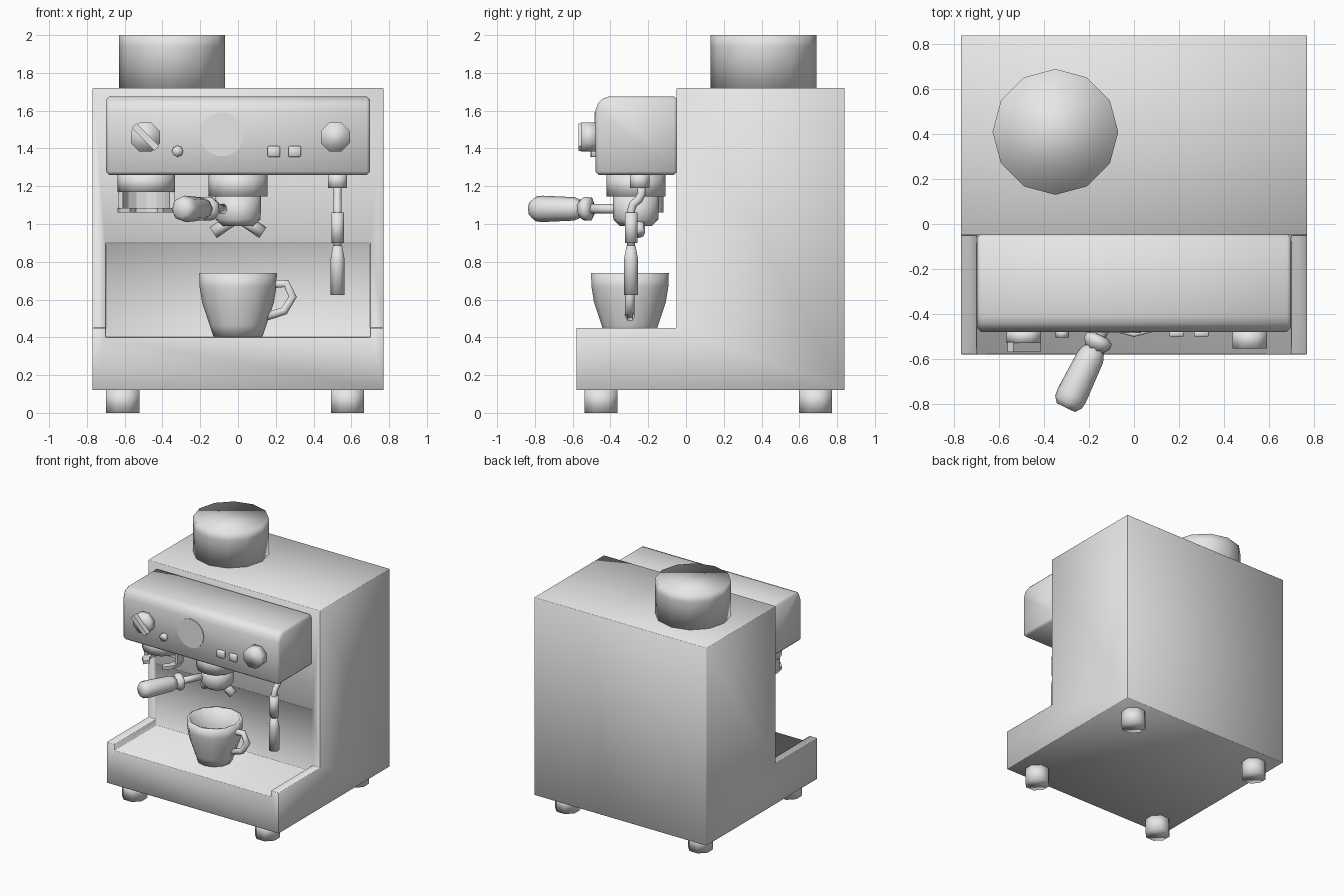
import bpy, bmesh, math
from mathutils import Vector

if "Cube" in bpy.data.objects:
    bpy.data.objects.remove(bpy.data.objects["Cube"])

steel = bpy.data.materials.new("light_grey")
steel.diffuse_color = (0.8, 0.8, 0.8, 1)
steel.use_nodes = True
steel.node_tree.nodes["Principled BSDF"].inputs["Base Color"].default_value = steel.diffuse_color


def finish(name, bm, bevel=0.0, smooth=True, cutter=None):
    """Turn a bmesh into an object, cut it, bevel it and shade it."""
    bmesh.ops.recalc_face_normals(bm, faces=bm.faces)
    me = bpy.data.meshes.new(name)
    bm.to_mesh(me)
    bm.free()
    ob = bpy.data.objects.new(name, me)
    bpy.context.collection.objects.link(ob)
    if cutter:
        m = ob.modifiers.new("cut", 'BOOLEAN')
        m.object, m.operation, m.solver = cutter, 'DIFFERENCE', 'EXACT'
    if bevel:
        m = ob.modifiers.new("bevel", 'BEVEL')
        m.width, m.segments, m.limit_method = bevel, 1, 'ANGLE'
    if ob.modifiers:
        dg = bpy.context.evaluated_depsgraph_get()
        ob.data = bpy.data.meshes.new_from_object(ob.evaluated_get(dg))
        ob.data.name = name
        ob.modifiers.clear()
    ob.data.materials.clear()
    ob.data.materials.append(steel)
    for p in ob.data.polygons:
        p.use_smooth = smooth
    return ob


def box(name, lo, hi, bevel=0.0, smooth=True):
    bm = bmesh.new()
    bmesh.ops.create_cube(bm, size=1)
    for v in bm.verts:
        v.co = [l + (c + 0.5) * (h - l) for l, h, c in zip(lo, hi, v.co)]
    return finish(name, bm, bevel, smooth)


def extrude_x(name, profile, x0, x1, bevel, cutter=None):
    """Extrude a (y, z) outline along x."""
    bm = bmesh.new()
    f = bm.faces.new([bm.verts.new((x0, y, z)) for y, z in profile])
    ex = bmesh.ops.extrude_face_region(bm, geom=[f])["geom"]
    bmesh.ops.translate(bm, vec=(x1 - x0, 0, 0),
                        verts=[g for g in ex if isinstance(g, bmesh.types.BMVert)])
    return finish(name, bm, bevel, True, cutter)


def turned(name, start, axis, profile, sides=12, turn=0.0, smooth=True):
    """Revolve (radius, distance) points about an axis, with flat end caps."""
    start = Vector(start)
    q = Vector((0, 0, 1)).rotation_difference(Vector(axis).normalized())
    bm = bmesh.new()
    rings = []
    for r, d in profile:
        rings.append([bm.verts.new(start + q @ Vector((
            r * math.cos(turn + math.tau * i / sides),
            r * math.sin(turn + math.tau * i / sides), d))) for i in range(sides)])
    for a, b in zip(rings, rings[1:]):
        for i in range(sides):
            j = (i + 1) % sides
            bm.faces.new((a[i], a[j], b[j], b[i]))
    bm.faces.new(rings[0])
    bm.faces.new(rings[-1])
    return finish(name, bm, 0, smooth)


def tube(name, pts, radius, sides=8):
    """Sweep a round section along a path lying in one plane."""
    pts = [Vector(p) for p in pts]
    bm = bmesh.new()
    rings = []
    for i, p in enumerate(pts):
        t = (pts[min(i + 1, len(pts) - 1)] - pts[max(i - 1, 0)]).normalized()
        n = (pts[1] - pts[0]).cross(pts[2] - pts[1]).normalized()
        b = t.cross(n)
        rings.append([bm.verts.new(p + radius * (n * math.cos(a) + b * math.sin(a)))
                      for a in (math.tau * k / sides for k in range(sides))])
    for a, b in zip(rings, rings[1:]):
        for i in range(sides):
            j = (i + 1) % sides
            bm.faces.new((a[i], a[j], b[j], b[i]))
    bm.faces.new(rings[0])
    bm.faces.new(rings[-1])
    return finish(name, bm)


def arc_wall(name, cx, cy, r0, r1, z0, z1, a0, a1, steps):
    """Curved wall with thickness, open over the rest of the circle."""
    bm = bmesh.new()
    rows = []
    for i in range(steps + 1):
        a = math.radians(a0 + (a1 - a0) * i / steps)
        rows.append([bm.verts.new((cx + r * math.cos(a), cy + r * math.sin(a), z))
                     for r, z in ((r0, z0), (r1, z0), (r1, z1), (r0, z1))])
    for a, b in zip(rows, rows[1:]):
        for k in range(4):
            bm.faces.new((a[k], a[(k + 1) % 4], b[(k + 1) % 4], b[k]))
    bm.faces.new(rows[0])
    bm.faces.new(rows[-1])
    return finish(name, bm, 0, False)


# Housing: L-shaped side outline with the drip tray cut between two side rails
tray = box("tray_cutter", (-0.70, -0.8, 0.40), (0.70, -0.045, 0.9))
tray.hide_render = True
tray.hide_viewport = False
extrude_x("housing", [(-0.58, 0.12), (0.84, 0.12), (0.84, 1.72), (-0.05, 1.72),
                      (-0.05, 0.45), (-0.58, 0.45)], -0.77, 0.77, 0.018, tray)
bpy.data.objects.remove(tray)

# Control head with a chamfered upper front edge
extrude_x("control_head", [(-0.48, 1.26), (-0.045, 1.26), (-0.045, 1.675), (-0.41, 1.675),
                           (-0.46, 1.655), (-0.48, 1.60)], -0.70, 0.70, 0.018)

# Bean hopper
turned("bean_hopper", (-0.35, 0.41, 1.71), (0, 0, 1),
       [(0.28, 0), (0.28, 0.23), (0.28, 0.29)], 12)

# Feet
for x in (-0.61, 0.58):
    for y in (-0.45, 0.685):
        turned("foot", (x, y, 0), (0, 0, 1), [(0.095, 0), (0.095, 0.13)], 8, math.pi / 8)

# Knobs, gauge and buttons
front = (0, -1, 0)
turned("left_knob", (-0.49, -0.47, 1.46), front, [(0.083, 0), (0.083, 0.06)], 8, math.pi / 8)
grip = box("left_knob_grip", (-0.085, -0.02, -0.018), (0.085, 0.025, 0.018), 0, False)
grip.location = (-0.49, -0.55, 1.46)
grip.rotation_euler = (0, math.radians(45), 0)
turned("right_knob", (0.515, -0.47, 1.46), front, [(0.083, 0), (0.083, 0.085)], 8, math.pi / 8)
turned("small_knob", (-0.32, -0.47, 1.385), front, [(0.03, 0), (0.03, 0.035)], 8)
turned("gauge", (-0.085, -0.476, 1.475), front, [(0.116, 0), (0.116, 0.009)], 24, 0, False)
for x in (0.19, 0.30):
    box("button", (x - 0.033, -0.502, 1.355), (x + 0.033, -0.47, 1.412), 0.005)

# Grinder outlet with its open cradle
turned("grinder_outlet", (-0.485, -0.27, 1.17), (0, 0, 1), [(0.152, 0), (0.152, 0.1)], 12)
arc_wall("cradle_wall", -0.485, -0.27, 0.125, 0.152, 1.08, 1.175, -10, 190, 8)
arc_wall("cradle_fork", -0.485, -0.27, 0.10, 0.152, 1.06, 1.085, -55, 235, 10)

# Brew head, filter holder and twin spout
turned("brew_head", (0, -0.265, 1.145), (0, 0, 1), [(0.156, 0), (0.156, 0.125)], 12)
turned("filter_holder", (0, -0.265, 0.99), (0, 0, 1),
       [(0.085, 0), (0.12, 0.035), (0.122, 0.16)], 12)
for s in (-1, 1):
    turned("spout", (s * 0.02, -0.25, 1.03), (s * 0.11, 0, -0.075),
           [(0.034, 0), (0.034, 0.135)], 8)

# Filter holder handle
d = Vector((-0.16, -0.33, 0)).normalized()
root = Vector((-0.045, -0.285, 1.08))
turned("handle_rod", root, d, [(0.026, 0.05), (0.026, 0.29)], 8)
turned("handle_collar", root, d,
       [(0.035, 0.235), (0.066, 0.25), (0.066, 0.275), (0.045, 0.305)], 8)
turned("handle_grip", root, d,
       [(0.045, 0.295), (0.062, 0.34), (0.07, 0.53), (0.066, 0.565), (0.045, 0.592)], 8, math.pi / 8)

# Steam wand
turned("wand_mount", (0.527, -0.245, 1.19), (0, 0, 1), [(0.055, 0), (0.055, 0.08)], 8, math.pi / 8)
tube("wand_pipe", [(0.527, -0.235, 1.21), (0.527, -0.235, 1.16), (0.527, -0.25, 1.13),
                   (0.527, -0.28, 1.105), (0.527, -0.291, 1.07), (0.527, -0.291, 0.85)], 0.022)
turned("wand_sleeve", (0.527, -0.291, 0.90), (0, 0, 1), [(0.036, 0), (0.036, 0.16)], 8, math.pi / 8)
turned("wand_nozzle", (0.527, -0.291, 0.625), (0, 0, 1),
       [(0.04, 0), (0.04, 0.19), (0.026, 0.26)], 8, math.pi / 8)

# Cup, hollow, with an angular handle
turned("cup", (0, -0.297, 0.405), (0, 0, 1),
       [(0.13, 0), (0.15, 0.06), (0.19, 0.18), (0.203, 0.26), (0.206, 0.335),
        (0.184, 0.335), (0.172, 0.19), (0.125, 0.05)], 12)
tube("cup_handle", [(0.17, -0.297, 0.68), (0.255, -0.297, 0.685), (0.29, -0.297, 0.615),
                    (0.245, -0.297, 0.54), (0.15, -0.297, 0.51)], 0.025, 6)
